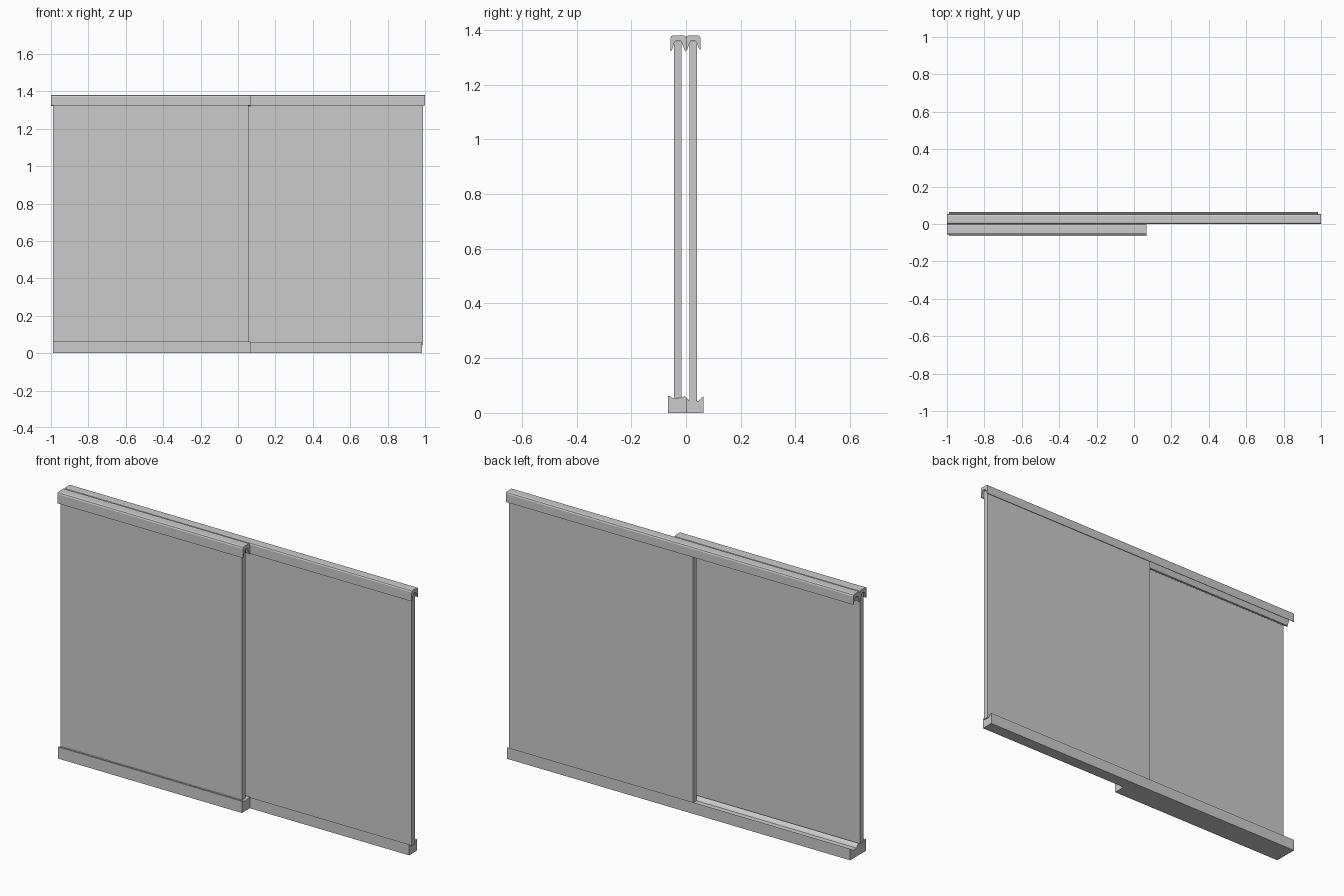
import bpy, bmesh


def extrude_profile(name, pts, x0, x1):
    """Sweep a closed (y, z) profile along x."""
    bm = bmesh.new()
    face = bm.faces.new([bm.verts.new((x0, y, z)) for y, z in pts])
    ext = bmesh.ops.extrude_face_region(bm, geom=[face])
    verts = [g for g in ext["geom"] if isinstance(g, bmesh.types.BMVert)]
    bmesh.ops.translate(bm, verts=verts, vec=(x1 - x0, 0, 0))
    bmesh.ops.recalc_face_normals(bm, faces=bm.faces[:])
    mesh = bpy.data.meshes.new(name)
    bm.to_mesh(mesh)
    bm.free()
    obj = bpy.data.objects.new(name, mesh)
    bpy.context.collection.objects.link(obj)
    return obj


def panel(name, x0, x1, y0, y1, z0, z1):
    return extrude_profile(name, [(y0, z0), (y1, z0), (y1, z1), (y0, z1)], x0, x1)


# Sliding panels, overlapping at the middle
panel("front_panel", -0.99, 0.055, -0.044, -0.016, 0.056, 1.358)
panel("back_panel", -0.07, 0.99, 0.012, 0.041, 0.044, 1.358)

# Top rails: hooded channels with rounded shoulders and tapered lips
front_hood = [(-0.057, 1.323), (-0.057, 1.370), (-0.054, 1.377), (-0.047, 1.380),
              (-0.008, 1.380), (-0.003, 1.378), (0.0, 1.372), (0.0, 1.322),
              (-0.005, 1.325), (-0.015, 1.352), (-0.020, 1.360),
              (-0.037, 1.360), (-0.043, 1.352), (-0.052, 1.325)]
back_hood = [(0.053, 1.328), (0.053, 1.370), (0.050, 1.377), (0.044, 1.380),
             (0.008, 1.380), (0.003, 1.378), (0.0, 1.372), (0.0, 1.325),
             (0.004, 1.327), (0.013, 1.352), (0.018, 1.360),
             (0.034, 1.360), (0.040, 1.352), (0.048, 1.330)]
extrude_profile("front_top_rail", front_hood, -1.0, 0.068)
extrude_profile("back_top_rail", back_hood, -1.0, 1.0)

# Bottom rails: solid sills with shallow troughs
front_sill = [(-0.065, 0), (-0.065, 0.061), (-0.058, 0.061), (-0.047, 0.054),
              (-0.014, 0.056), (-0.006, 0.062), (0.0, 0.057), (0.0, 0)]
back_sill = [(0.064, 0), (0.064, 0.060), (0.058, 0.056), (0.044, 0.043),
             (0.012, 0.044), (0.004, 0.054), (0.0, 0.057), (0.0, 0)]
extrude_profile("front_bottom_rail", front_sill, -0.99, 0.068)
extrude_profile("back_bottom_rail", back_sill, -0.99, 0.985)
